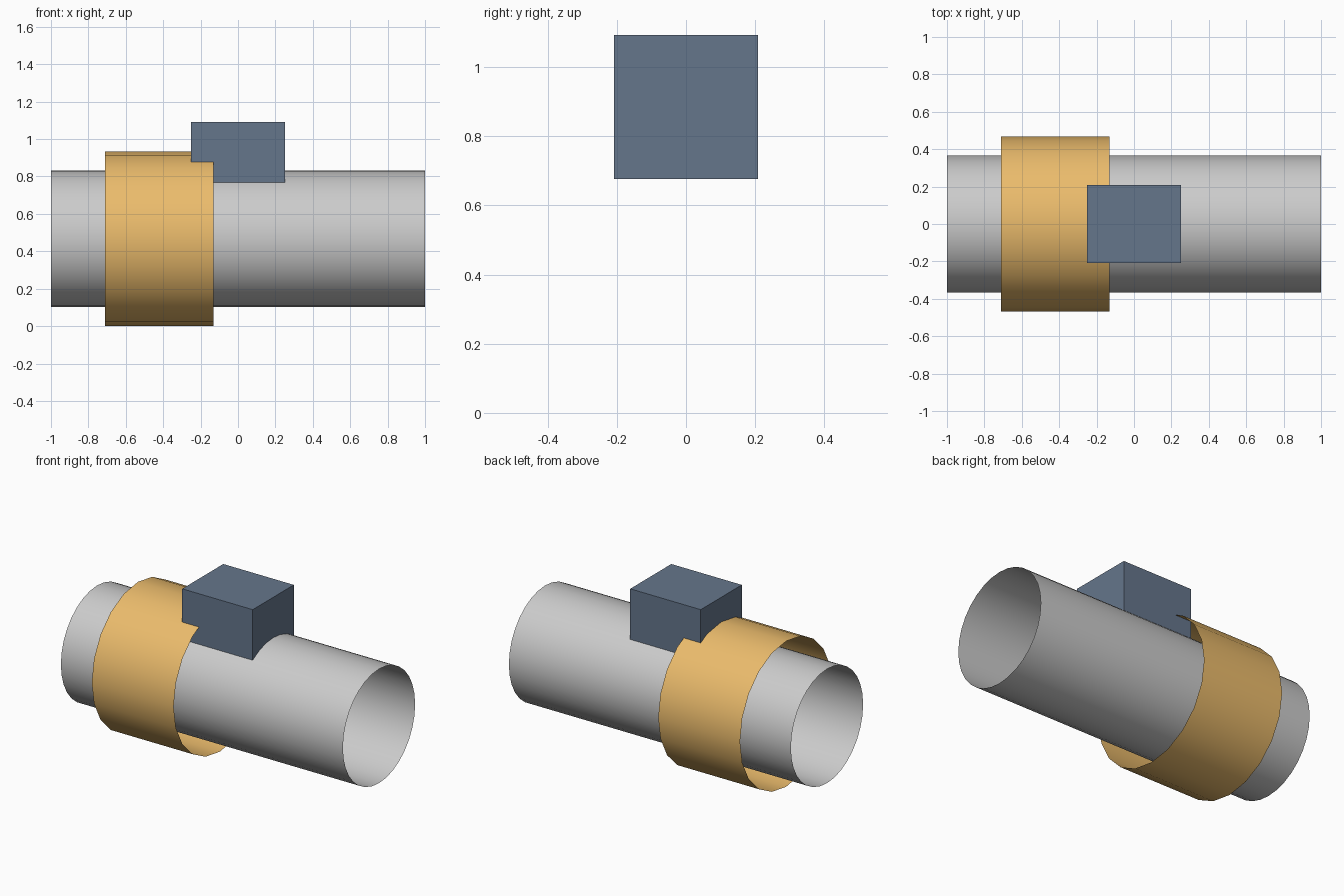
import bpy, bmesh, math

if "Cube" in bpy.data.objects:
    bpy.data.objects.remove(bpy.data.objects["Cube"])

def material(name, color):
    m = bpy.data.materials.new(name)
    m.diffuse_color = color
    m.use_nodes = True
    m.node_tree.nodes["Principled BSDF"].inputs["Base Color"].default_value = m.diffuse_color
    return m

def tube(name, x0, x1, radius, sides, z, mat=None):
    # open-ended single-wall tube along x
    bm = bmesh.new()
    rings = [[bm.verts.new((x, radius * math.sin(2 * math.pi * i / sides),
                            radius * math.cos(2 * math.pi * i / sides) + z))
              for i in range(sides)] for x in (x0, x1)]
    for i in range(sides):
        j = (i + 1) % sides
        f = bm.faces.new((rings[0][i], rings[0][j], rings[1][j], rings[1][i]))
        f.smooth = True
    bmesh.ops.recalc_face_normals(bm, faces=bm.faces)
    me = bpy.data.meshes.new(name)
    bm.to_mesh(me)
    bm.free()
    if mat:
        me.materials.append(mat)
    ob = bpy.data.objects.new(name, me)
    bpy.context.collection.objects.link(ob)
    return ob

AXIS_Z = 0.467

# main pipe and loose collar around it
tube("pipe", -1.0, 1.0, 0.366, 32, AXIS_Z)
tube("collar", -0.71, -0.13, 0.467, 20, AXIS_Z, material("amber", (0.83, 0.50, 0.15, 1)))

# block sitting on the pipe
bpy.ops.mesh.primitive_cube_add(size=1, location=(0, 0, 0.884))
block = bpy.context.object
block.name = "block"
block.scale = (0.5, 0.416, 0.416)
block.data.materials.append(material("slate", (0.13, 0.18, 0.26, 1)))
